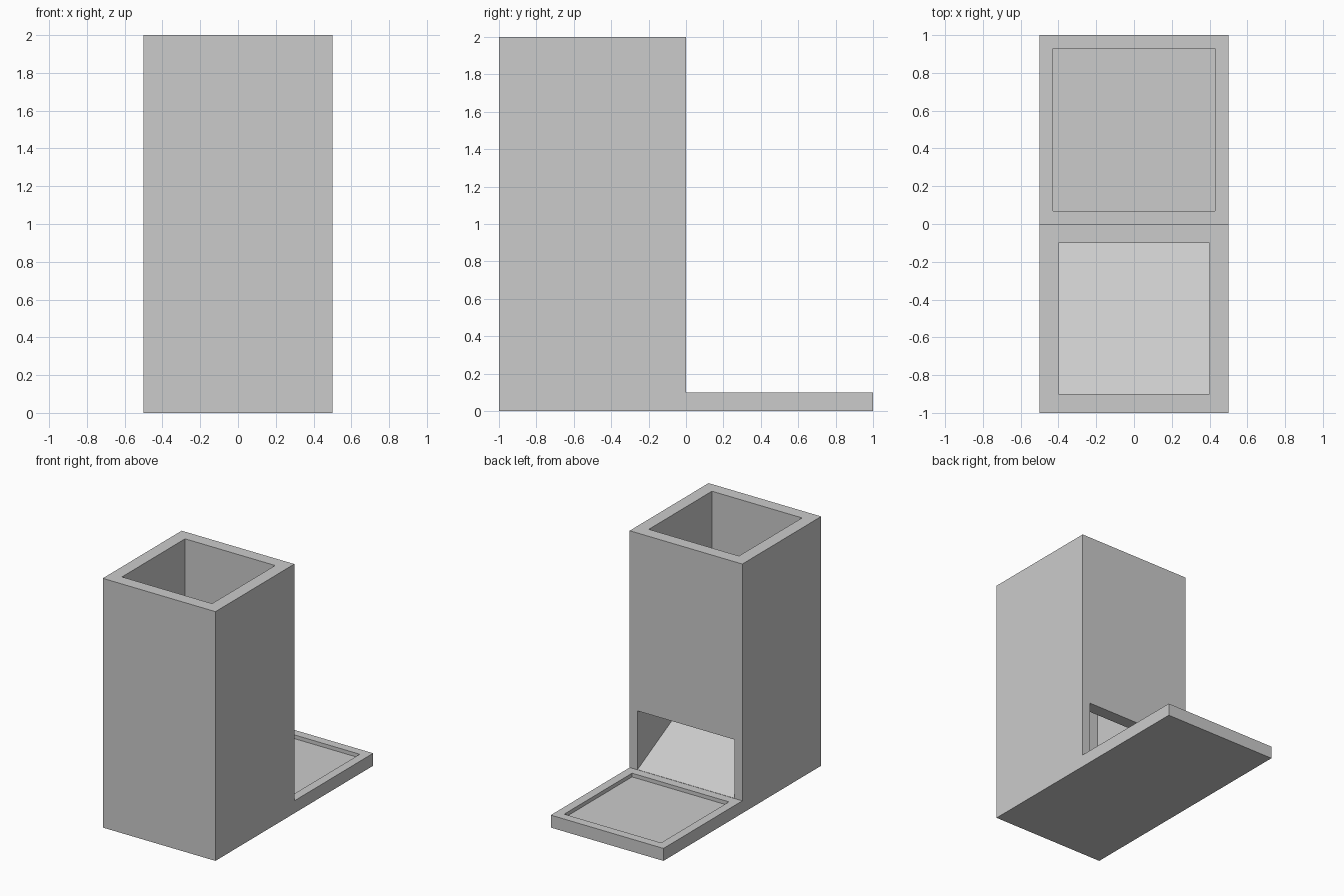
import bpy
import bmesh

if "Cube" in bpy.data.objects:
    bpy.data.objects.remove(bpy.data.objects["Cube"])


def prism(name, profile, half_width):
    """Extrude a (y, z) profile symmetrically along x."""
    bm = bmesh.new()
    face = bm.faces.new([bm.verts.new((-half_width, y, z)) for y, z in profile])
    ext = bmesh.ops.extrude_face_region(bm, geom=[face])
    verts = [v for v in ext["geom"] if isinstance(v, bmesh.types.BMVert)]
    bmesh.ops.translate(bm, verts=verts, vec=(2 * half_width, 0, 0))
    bmesh.ops.recalc_face_normals(bm, faces=bm.faces)
    mesh = bpy.data.meshes.new(name)
    bm.to_mesh(mesh)
    bm.free()
    obj = bpy.data.objects.new(name, mesh)
    bpy.context.collection.objects.link(obj)
    return obj


def carve(body, cutter):
    """Subtract a cutter from the body, then remove the cutter."""
    cutter.hide_render = True
    mod = body.modifiers.new(cutter.name, "BOOLEAN")
    mod.operation = "DIFFERENCE"
    mod.solver = "EXACT"
    mod.object = cutter
    bpy.context.view_layer.objects.active = body
    bpy.ops.object.modifier_apply(modifier=mod.name)
    bpy.data.objects.remove(cutter)


# Tower and tray as one L-shaped block
body = prism("dispenser_body",
             [(-1, 0), (1, 0), (1, 0.1), (0, 0.1), (0, 2), (-1, 2)], 0.5)

# Open hopper shaft from the top
carve(body, prism("hopper_cut",
                  [(-0.9, 0.57), (-0.1, 0.3), (-0.1, 2.1), (-0.9, 2.1)], 0.4))

# Outlet opening with the sloping ramp behind it
carve(body, prism("outlet_cut",
                  [(-0.9, 0.57), (0, 0.102), (0.05, 0.13), (0.05, 0.573)], 0.43))

# Shallow recess in the tray
carve(body, prism("tray_recess_cut",
                  [(0.07, 0.07), (0.93, 0.07), (0.93, 0.2), (0.07, 0.2)], 0.43))
